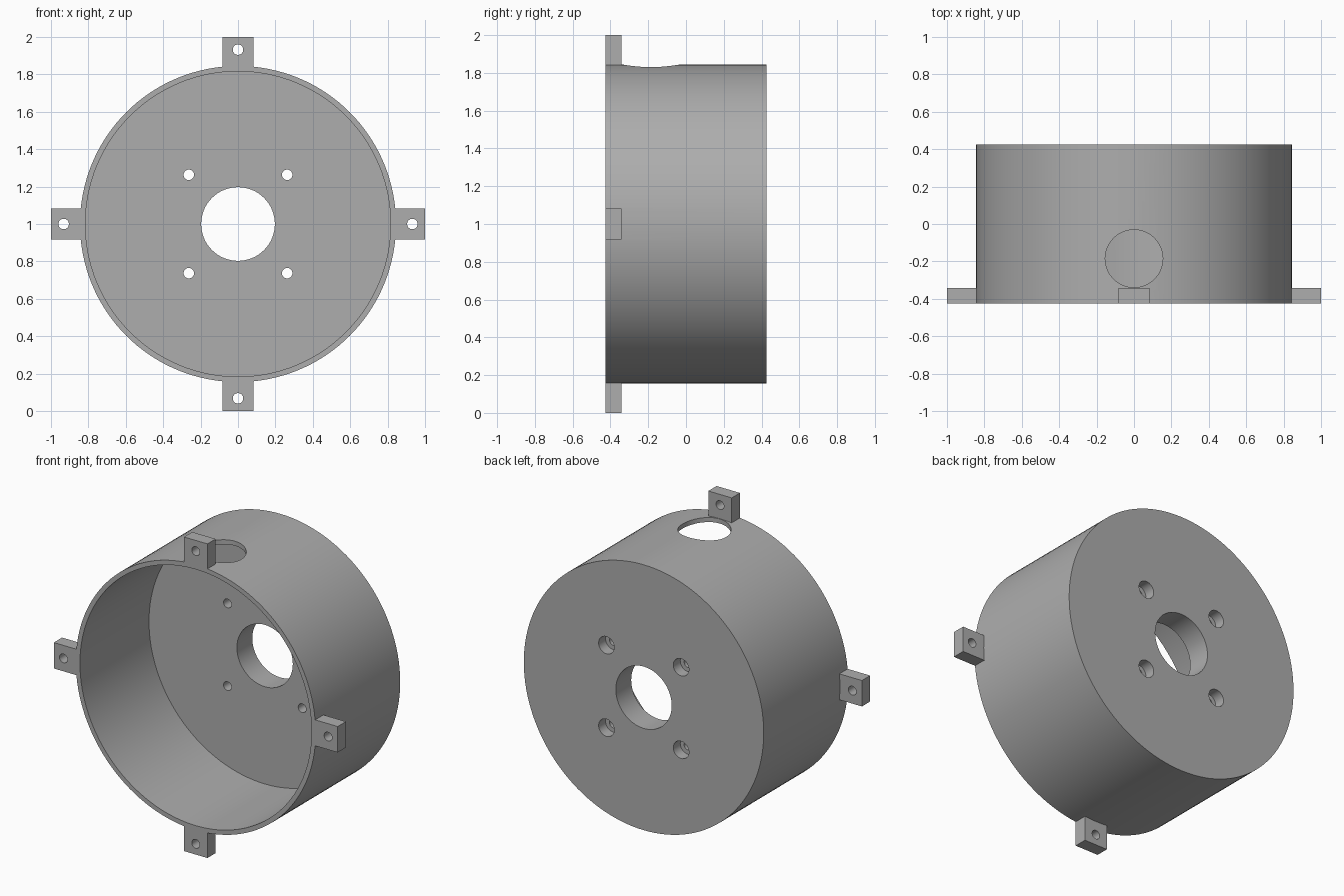
import bpy, math
from mathutils import Vector

if "Cube" in bpy.data.objects:
    bpy.data.objects.remove(bpy.data.objects["Cube"])

CZ = 1.0            # height of the housing axis
R_OUT, R_IN = 0.845, 0.816
FRONT, BACK, FLOOR = -0.425, 0.425, 0.27
TAB_W, TAB_T = 0.165, 0.083

grey = bpy.data.materials.new("grey")
grey.diffuse_color = (0.42, 0.42, 0.42, 1)
grey.use_nodes = True
grey.node_tree.nodes["Principled BSDF"].inputs["Base Color"].default_value = grey.diffuse_color


def rod(name, x, z, r, y0, y1, sides=48):
    """Cylinder along y from y0 to y1."""
    bpy.ops.mesh.primitive_cylinder_add(
        vertices=sides, radius=r, depth=y1 - y0,
        location=(x, (y0 + y1) / 2, z), rotation=(math.pi / 2, 0, 0))
    ob = bpy.context.object
    ob.name = name
    ob.data.materials.append(grey)
    return ob


def combine(target, tool, operation):
    """Apply a boolean and drop the tool."""
    mod = target.modifiers.new("cut", 'BOOLEAN')
    mod.operation, mod.object, mod.solver = operation, tool, 'EXACT'
    bpy.context.view_layer.objects.active = target
    bpy.ops.object.modifier_apply(modifier=mod.name)
    bpy.data.objects.remove(tool, do_unlink=True)


# Round cup, open to the front
housing = rod("housing", 0, CZ, R_OUT, FRONT, BACK, 128)

# Four mounting tabs around the front rim
directions = [Vector((1, 0, 0)), Vector((0, 0, 1)), Vector((-1, 0, 0)), Vector((0, 0, -1))]
for d in directions:
    inner, outer = 0.78, 1.0
    bpy.ops.mesh.primitive_cube_add(size=1)
    tab = bpy.context.object
    tab.name = "mounting_tab"
    tab.data.materials.append(grey)
    tab.location = d * (inner + outer) / 2 + Vector((0, FRONT + TAB_T / 2, CZ))
    length = outer - inner
    tab.scale = (length if d.x else TAB_W, TAB_T, length if d.z else TAB_W)
    combine(housing, tab, 'UNION')

# Hollow interior
combine(housing, rod("cavity", 0, CZ, R_IN, FRONT - 0.2, FLOOR, 128), 'DIFFERENCE')

# Screw holes in the tabs
for d in directions:
    p = d * 0.932
    combine(housing, rod("tab_hole", p.x, CZ + p.z, 0.028, FRONT - 0.1, FRONT + 0.15, 32), 'DIFFERENCE')

# Large centre hole in the back wall
combine(housing, rod("centre_hole", 0, CZ, 0.197, 0.1, 0.6, 64), 'DIFFERENCE')

# Four counterbored screw holes in the back wall
for sx in (-1, 1):
    for sz in (-1, 1):
        x, z = sx * 0.263, CZ + sz * 0.263
        combine(housing, rod("screw_hole", x, z, 0.028, 0.1, 0.6, 32), 'DIFFERENCE')
        combine(housing, rod("counterbore", x, z, 0.055, BACK - 0.07, 0.6, 32), 'DIFFERENCE')

# Round cable opening through the top wall
bpy.ops.mesh.primitive_cylinder_add(vertices=64, radius=0.154, depth=0.4,
                                    location=(0, -0.185, CZ + 0.8))
opening = bpy.context.object
opening.data.materials.append(grey)
combine(housing, opening, 'DIFFERENCE')

# Smooth walls with crisp edges
bpy.ops.object.select_all(action='DESELECT')
housing.select_set(True)
bpy.context.view_layer.objects.active = housing
bpy.ops.object.shade_smooth_by_angle(angle=math.radians(30))
